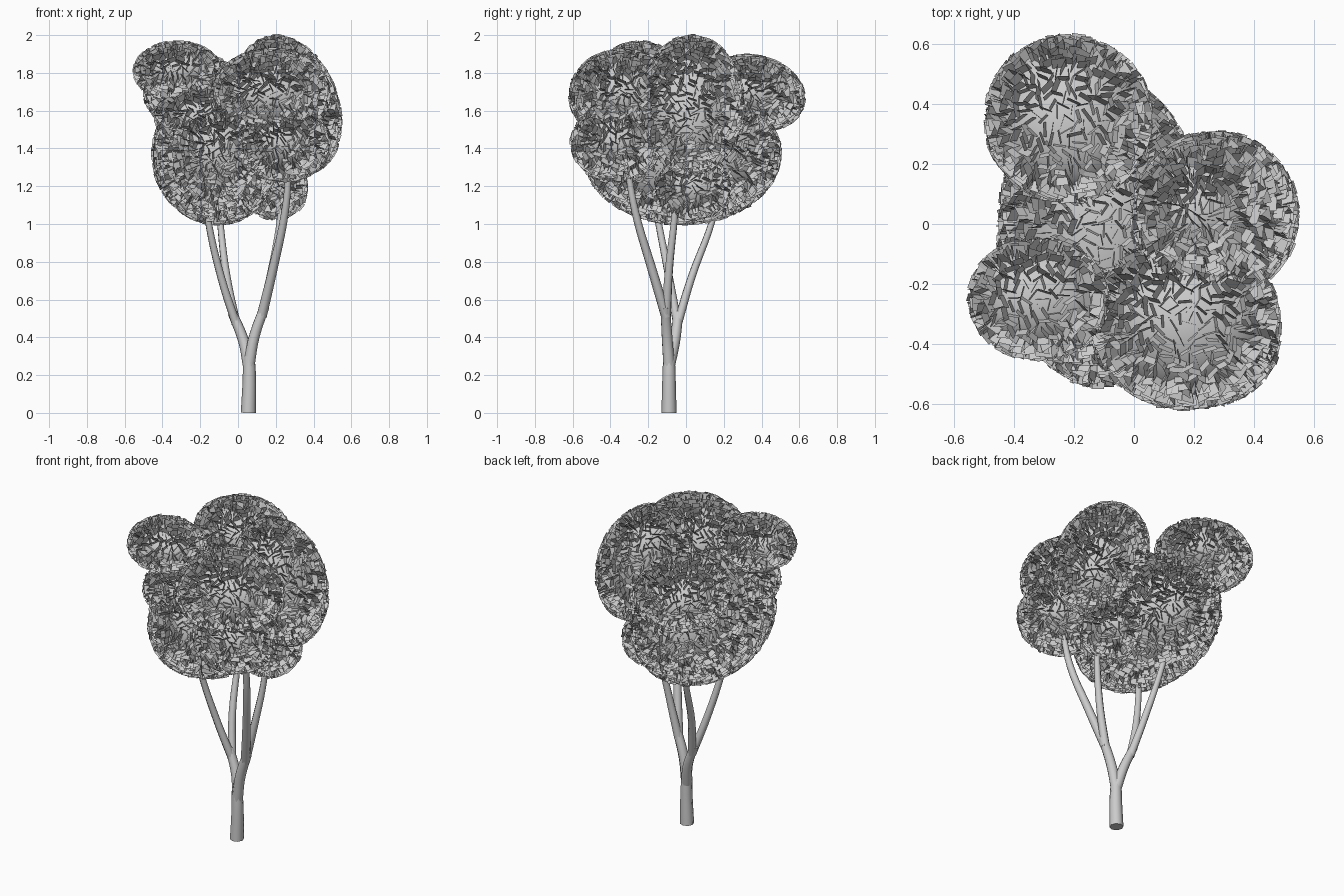
import bpy, bmesh, math, random
from mathutils import Vector, Matrix, Euler

random.seed(4)
if "Cube" in bpy.data.objects:
    bpy.data.objects.remove(bpy.data.objects["Cube"])

grey = bpy.data.materials.new("plain_grey")
grey.use_nodes = True
grey.diffuse_color = (0.6, 0.6, 0.6, 1)
grey.node_tree.nodes["Principled BSDF"].inputs["Base Color"].default_value = (0.6, 0.6, 0.6, 1)


def limb(name, points):
    """Tapering round limb through (x, y, z, radius) points."""
    curve = bpy.data.curves.new(name, "CURVE")
    curve.dimensions = "3D"
    curve.bevel_depth = 1
    curve.bevel_resolution = 2
    curve.resolution_u = 5
    curve.use_fill_caps = True
    spline = curve.splines.new("BEZIER")
    spline.bezier_points.add(len(points) - 1)
    for knot, (x, y, z, r) in zip(spline.bezier_points, points):
        knot.co = (x, y, z)
        knot.radius = r
        knot.handle_left_type = knot.handle_right_type = "AUTO"
    obj = bpy.data.objects.new(name, curve)
    bpy.context.collection.objects.link(obj)
    bpy.ops.object.select_all(action="DESELECT")
    bpy.context.view_layer.objects.active = obj
    obj.select_set(True)
    bpy.ops.object.convert(target="MESH")
    obj = bpy.context.object
    obj.data.materials.clear()
    obj.data.materials.append(grey)
    bpy.ops.object.shade_smooth_by_angle(angle=math.radians(50))


def leaf_cluster(name, centre, radii, tilt=(0, 0, 0)):
    """Smooth core ellipsoid bristling with small upright square leaves."""
    radii = Vector(radii)
    core = radii - Vector((0.035,) * 3)
    bm = bmesh.new()
    bmesh.ops.create_icosphere(bm, subdivisions=4, radius=1,
                               matrix=Matrix.Diagonal(core).to_4x4())
    for face in bm.faces:
        face.smooth = True
    a, b, c = radii
    area = 4 * math.pi * (((a * b) ** 1.6 + (a * c) ** 1.6 + (b * c) ** 1.6) / 3) ** (1 / 1.6)
    count = int(area * 1100)
    for i in range(count):
        # Even spiral spread with a little jitter
        h = 1 - 2 * (i + 0.5) / count
        turn = i * math.pi * (3 - math.sqrt(5)) + random.uniform(-0.05, 0.05)
        ring = math.sqrt(1 - h * h)
        unit = Vector((ring * math.cos(turn), ring * math.sin(turn), h))
        out = Vector(u / r for u, r in zip(unit, radii)).normalized()
        side = out.orthogonal().normalized()
        side.rotate(Matrix.Rotation(random.uniform(0, math.tau), 3, out))
        # Leaves stand nearly straight out of the core
        rise = out.copy()
        rise.rotate(Matrix.Rotation(random.gauss(0, 0.1), 3, side))
        size = random.uniform(0.019, 0.025)
        middle = Vector(u * r for u, r in zip(unit, radii)) - out * random.uniform(0.018, 0.026)
        corners = [middle + side * size * s + rise * size * t
                   for s, t in ((-1, -1), (1, -1), (1, 1), (-1, 1))]
        bm.faces.new([bm.verts.new(p) for p in corners])
    mesh = bpy.data.meshes.new(name)
    bm.transform(Matrix.Translation(centre) @ Euler(tilt).to_matrix().to_4x4())
    bm.to_mesh(mesh)
    bm.free()
    mesh.materials.append(grey)
    bpy.context.collection.objects.link(bpy.data.objects.new(name, mesh))


# Trunk and the two main forks
limb("trunk", [(0.055, -0.09, 0, 0.04), (0.06, -0.09, 0.2, 0.035), (0.057, -0.09, 0.3, 0.031)])
limb("right_fork", [(0.058, -0.09, 0.25, 0.032), (0.03, -0.06, 0.38, 0.029), (-0.03, -0.04, 0.53, 0.025)])
limb("left_fork", [(0.058, -0.09, 0.25, 0.032), (0.085, -0.1, 0.4, 0.03), (0.14, -0.11, 0.56, 0.027)])

# Four upper branches running into the crown
limb("right_front_branch", [(-0.01, -0.045, 0.47, 0.024), (-0.09, -0.09, 0.72, 0.021),
                            (-0.16, -0.15, 1.03, 0.018), (-0.18, -0.18, 1.2, 0.015)])
limb("right_back_branch", [(-0.01, -0.045, 0.47, 0.024), (-0.06, 0.03, 0.72, 0.021),
                           (-0.095, 0.14, 1.02, 0.017), (-0.11, 0.18, 1.2, 0.015)])
limb("left_front_branch", [(0.125, -0.105, 0.51, 0.027), (0.185, -0.18, 0.76, 0.024),
                           (0.25, -0.27, 1.07, 0.02), (0.27, -0.31, 1.3, 0.016)])
limb("left_back_branch", [(0.125, -0.105, 0.51, 0.026), (0.18, -0.09, 0.76, 0.022),
                          (0.225, -0.06, 1.04, 0.018), (0.24, -0.04, 1.3, 0.016)])

# Crown
leaf_cluster("back_leaves", (-0.22, 0.35, 1.69), (0.28, 0.283, 0.205), (-0.17, 0, 0))
leaf_cluster("top_left_leaves", (0.27, 0.03, 1.63), (0.262, 0.28, 0.383), (0, -0.36, 0))
leaf_cluster("front_leaves", (0.17, -0.33, 1.68), (0.32, 0.29, 0.25))
leaf_cluster("top_right_leaves", (-0.32, -0.25, 1.81), (0.235, 0.205, 0.16))
leaf_cluster("middle_right_leaves", (-0.17, -0.27, 1.56), (0.27, 0.2, 0.18))
leaf_cluster("lower_front_leaves", (0.24, -0.37, 1.43), (0.25, 0.24, 0.21))
leaf_cluster("lower_main_leaves", (-0.11, -0.02, 1.37), (0.345, 0.525, 0.375))
leaf_cluster("lower_left_leaves", (0.2, 0.04, 1.19), (0.17, 0.2, 0.17))
